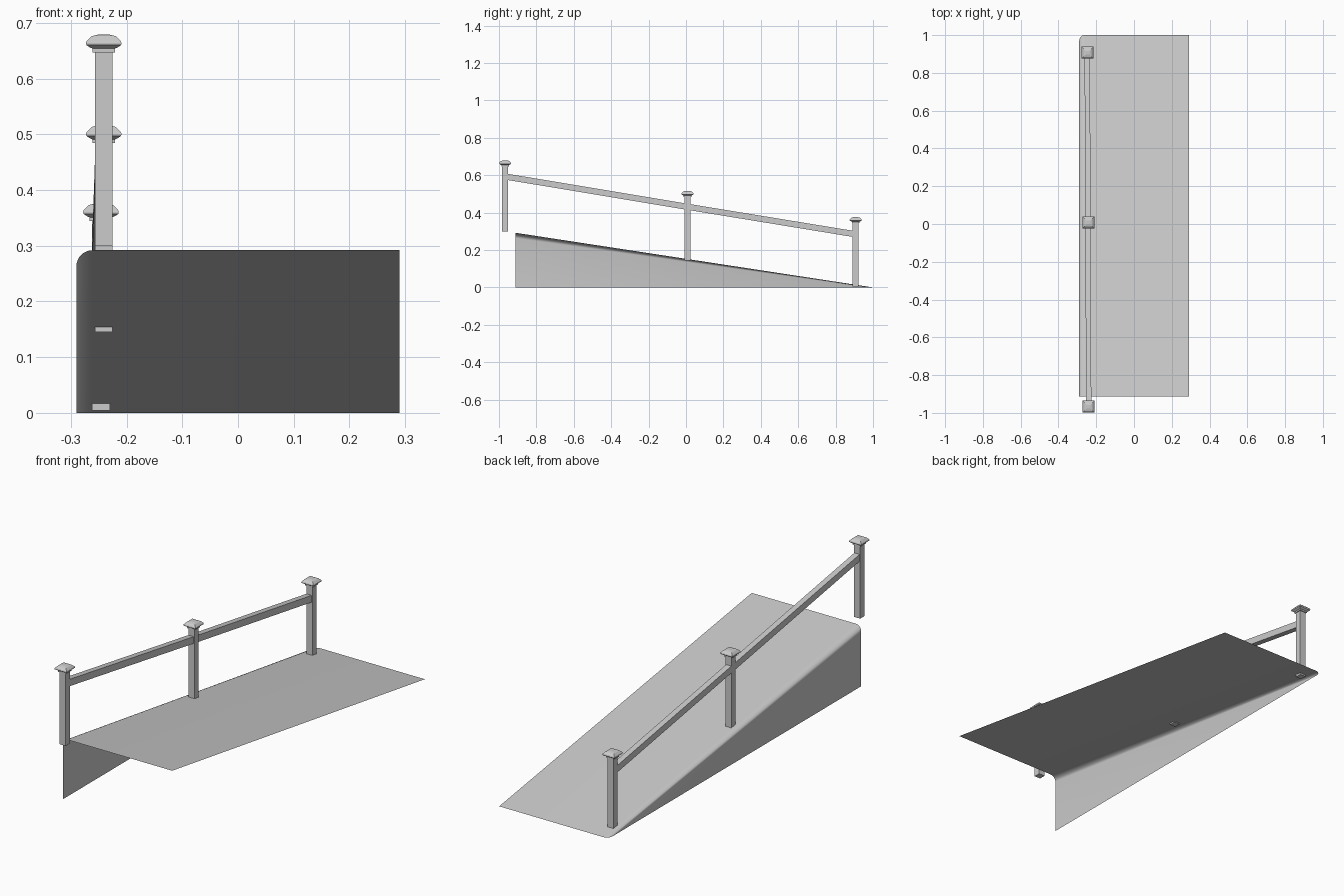
import bpy, bmesh, math
from mathutils import Vector

if "Cube" in bpy.data.objects:
    bpy.data.objects.remove(bpy.data.objects["Cube"])


def make_object(name, bm, smooth=False):
    bmesh.ops.recalc_face_normals(bm, faces=bm.faces)
    mesh = bpy.data.meshes.new(name)
    bm.to_mesh(mesh)
    bm.free()
    for p in mesh.polygons:
        p.use_smooth = smooth
    obj = bpy.data.objects.new(name, mesh)
    bpy.context.collection.objects.link(obj)
    return obj


def loft(name, rings):
    """Skin a list of equal-sized closed rings and cap both ends."""
    bm = bmesh.new()
    loops = [[bm.verts.new(p) for p in r] for r in rings]
    n = len(loops[0])
    for a, b in zip(loops, loops[1:]):
        for i in range(n):
            j = (i + 1) % n
            bm.faces.new((a[i], a[j], b[j], b[i]))
    bm.faces.new(loops[0])
    bm.faces.new(loops[-1])
    return make_object(name, bm)


def square(x, y, z, h):
    return [(x - h, y - h, z), (x + h, y - h, z), (x + h, y + h, z), (x - h, y + h, z)]


# Ramp sheet: sloping deck rolling over a rounded edge into the side wall
W, R, Y0, Y1, H, STEPS = 0.29, 0.029, -0.912, 1.0, 0.292, 8
bm = bmesh.new()
high = [bm.verts.new((W, Y0, H))]
low = [bm.verts.new((W, Y1, 0))]
for i in range(STEPS + 1):
    a = math.pi / 2 * i / STEPS
    x, d = -W + R - R * math.sin(a), R * (1 - math.cos(a))
    high.append(bm.verts.new((x, Y0, H - d)))
    low.append(bm.verts.new((x, Y1 - d, 0)))
for i in range(len(high) - 1):
    bm.faces.new((high[i], high[i + 1], low[i + 1], low[i]))
bm.faces.new((high[-1], bm.verts.new((-W, Y0, 0)), low[-1]))
ramp = make_object("ramp", bm, True)
# keep the deck facing upward
if ramp.data.polygons[0].normal.z < 0:
    ramp.data.flip_normals()

# Posts with moulded square caps: x, y, bottom, cap base
posts = [(-0.241, -0.967, 0.300, 0.647),
         (-0.241, 0.008, 0.145, 0.484),
         (-0.246, 0.907, 0.004, 0.344)]
cap_profile = [(0.0205, 0), (0.0205, 0.007), (0.025, 0.009), (0.031, 0.013),
               (0.032, 0.016), (0.031, 0.020), (0.024, 0.027), (0.022, 0.029),
               (0.010, 0.032)]
for i, (x, y, z0, z1) in enumerate(posts):
    loft(f"post_{i + 1}", [square(x, y, z0, 0.016), square(x, y, z1 + 0.002, 0.016)])
    loft(f"post_cap_{i + 1}", [square(x, y, z1 + dz, h) for h, dz in cap_profile])

# Handrail running through all three posts
rail = [(-0.240, -0.967, 0.593), (-0.243, 0.008, 0.431), (-0.248, 0.907, 0.284)]
w, t = 0.014, 0.0165
loft("handrail", [[(x - w, y, z - t), (x + w, y, z - t), (x + w, y, z + t), (x - w, y, z + t)]
                  for x, y, z in rail])
